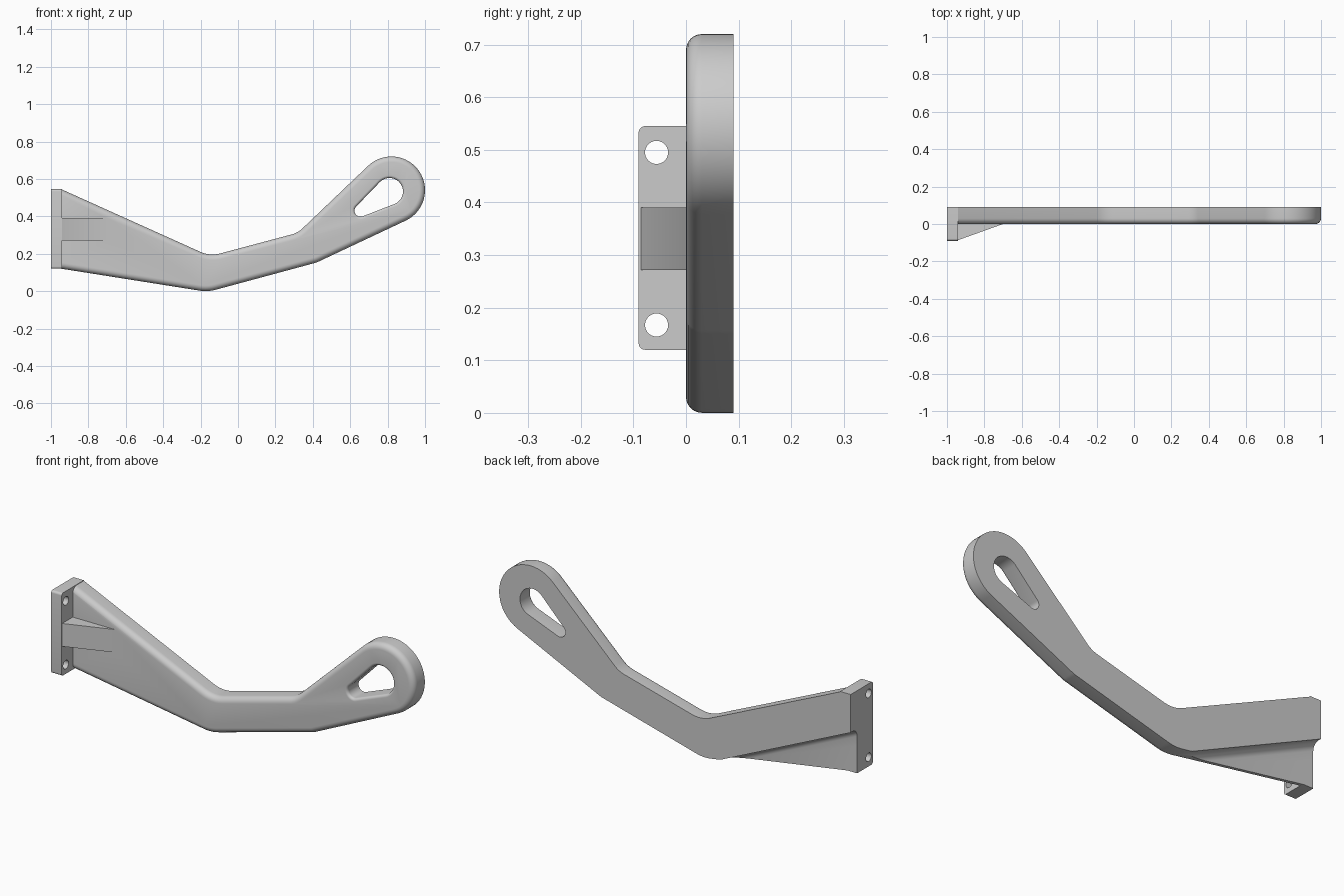
import bpy, bmesh, math
from mathutils import Vector

if "Cube" in bpy.data.objects:
    bpy.data.objects.remove(bpy.data.objects["Cube"])

metal = bpy.data.materials.new("light_grey_metal")
metal.diffuse_color = (0.6, 0.6, 0.6, 1)
metal.use_nodes = True
metal.node_tree.nodes["Principled BSDF"].inputs["Base Color"].default_value = metal.diffuse_color


def make(name, bm):
    bmesh.ops.recalc_face_normals(bm, faces=bm.faces)
    if bm.calc_volume(signed=True) < 0:
        bmesh.ops.reverse_faces(bm, faces=bm.faces)
    mesh = bpy.data.meshes.new(name)
    bm.to_mesh(mesh)
    bm.free()
    mesh.materials.append(metal)
    ob = bpy.data.objects.new(name, mesh)
    bpy.context.collection.objects.link(ob)
    return ob


def loft(name, rings, round_test=None, radius=0.0):
    """Skin a stack of matching rings, cap both ends, round the edges picked by round_test."""
    bm = bmesh.new()
    rings = [[bm.verts.new(p) for p in ring] for ring in rings]
    bm.faces.new(rings[0])
    bm.faces.new(rings[-1])
    n = len(rings[0])
    for r0, r1 in zip(rings, rings[1:]):
        for i in range(n):
            j = (i + 1) % n
            bm.faces.new((r0[i], r0[j], r1[j], r1[i]))
    bmesh.ops.recalc_face_normals(bm, faces=bm.faces)
    if round_test:
        edges = [e for e in bm.edges if round_test(e.verts[0].co, e.verts[1].co)]
        bmesh.ops.bevel(bm, geom=edges, offset=radius, segments=6, profile=0.5, affect="EDGES")
    return make(name, bm)


def at_y(loop, y):
    return [(p[0], y, p[1]) for p in loop]


def arc(c, r, a0, a1, n):
    return [Vector((c[0] + r * math.cos(a0 + (a1 - a0) * i / n),
                    c[1] + r * math.sin(a0 + (a1 - a0) * i / n))) for i in range(n + 1)]


def bend(p, q, s, r, n=6):
    """Round corner q between p and s with radius r."""
    p, q, s = Vector(p), Vector(q), Vector(s)
    u, v = (p - q).normalized(), (s - q).normalized()
    half = u.angle(v) / 2
    c = q + (u + v).normalized() * r / math.sin(half)
    t = r / math.tan(half)
    a, b = q + u * t - c, q + v * t - c
    a0 = math.atan2(a.y, a.x)
    turn = (math.atan2(b.y, b.x) - a0 + math.pi) % (2 * math.pi) - math.pi
    return arc(c, r, a0, a0 + turn, n)


def offset(loop, d):
    """Move a counter-clockwise loop inward by d."""
    out = []
    for i, p in enumerate(loop):
        u = (p - loop[i - 1]).normalized()
        v = (loop[(i + 1) % len(loop)] - p).normalized()
        n1, n2 = Vector((-u.y, u.x)), Vector((-v.y, v.x))
        out.append(p + (n1 + n2) * d / (1 + n1.dot(n2)))
    return out


def rounded_rings(loop, r, sign):
    """Rings of a quarter-round edge, from y = r to y = 0."""
    angles = [k / 6 * math.pi / 2 for k in range(7)]
    return [at_y(offset(loop, sign * r * (1 - math.cos(a))), r * (1 - math.sin(a))) for a in angles]


def volume(mesh):
    bm = bmesh.new()
    bm.from_mesh(mesh)
    v = bm.calc_volume(signed=True)
    bm.free()
    return v


def combine(target, tool, operation):
    """Boolean with a volume check; tries the next solver if one fails."""
    v0, v1 = volume(target.data), volume(tool.data)
    for solver in ("MANIFOLD", "EXACT", "FLOAT"):
        backup = target.data.copy()
        mod = target.modifiers.new("cut", "BOOLEAN")
        mod.object, mod.operation, mod.solver = tool, operation, solver
        bpy.context.view_layer.objects.active = target
        bpy.ops.object.modifier_apply(modifier=mod.name)
        v = volume(target.data)
        if (max(v0, v1) < v <= (v0 + v1) * 1.001 if operation == "UNION" else v0 * 0.4 < v < v0):
            bpy.data.objects.remove(tool)
            return
        target.data = backup
    if operation == "DIFFERENCE":
        bpy.data.objects.remove(tool)


# Arm outline: lower bends, round eye end, upper bends
low0, low1, low2 = (-0.945, 0.12), (-0.162, -0.004), (0.42, 0.153)
up2, up1, up0 = (0.32, 0.312), (-0.15, 0.187), (-0.945, 0.545)
eye, eye_r = Vector((0.82, 0.54)), 0.18


def tangent(p, sign):
    d = Vector(p) - eye
    return math.atan2(d.y, d.x) + sign * math.acos(eye_r / d.length)


tip = arc(eye, eye_r, tangent(low2, 1), tangent(up2, -1) + 2 * math.pi, 32)
outline = ([Vector((-0.975, 0.124)), Vector(low0)]
           + bend(low0, low1, low2, 0.2) + bend(low1, low2, tip[0], 0.1)
           + tip + bend(tip[-1], up2, up1, 0.13) + bend(up2, up1, up0, 0.155)
           + [Vector(up0), Vector((-0.975, 0.541))])

# Arm body: flat back, rounded front edges
bracket = loft("bracket_arm", [at_y(outline, 0.09)] + rounded_rings(outline, 0.03, 1))

# Teardrop slot through the eye, with a rounded front rim
big, small, big_r, small_r = Vector((0.81, 0.533)), Vector((0.655, 0.43)), 0.072, 0.032
ax = big - small
th = math.atan2(ax.y, ax.x)
sw = math.pi - math.acos((big_r - small_r) / ax.length)
slot = (arc(big, big_r, th - sw, th + sw, 24)
        + arc(small, small_r, th + sw, th + 2 * math.pi - sw, 14))
rim = rounded_rings(slot, 0.014, -1)
cutter = loft("slot_cutter", [at_y(slot, 0.2)] + rim + [[(x, -0.1, z) for x, y, z in rim[-1]]])
combine(bracket, cutter, "DIFFERENCE")

# Mounting flange with rounded front corners
plate = [(-0.09, 0.12), (0.09, 0.12), (0.09, 0.545), (-0.09, 0.545)]
flange = loft("mounting_flange", [[(x, y, z) for y, z in plate] for x in (-1.0, -0.94)],
              lambda a, b: a.y < 0 and b.y < 0 and abs(a.x - b.x) > 0.01, 0.012)

# Bolt holes
for z in (0.167, 0.495):
    ring = arc((-0.056, z), 0.022, 0, math.tau * 23 / 24, 23)
    hole = loft("bolt_hole_cutter", [[(x, p.x, p.y) for p in ring] for x in (-1.1, -0.9)])
    combine(flange, hole, "DIFFERENCE")
combine(bracket, flange, "UNION")

# Sloping rib between flange and arm
wedge = [(-0.97, -0.086), (-0.94, -0.086), (-0.70, 0.0), (-0.645, 0.02), (-0.97, 0.02)]
rib = loft("rib", [[(x, y, z) for x, y in wedge] for z in (0.272, 0.39)])
combine(bracket, rib, "UNION")

# Recess along the lower back, with a filleted step
step = [(-1.1, 0.395), (-0.19, -0.02), (-0.19, -0.15), (-1.1, -0.15)]
recess = loft("recess_cutter", [at_y(step, 0.038), at_y(step, 0.2)],
              lambda a, b: max(a.y, b.y) < 0.1 and min(a.z, b.z) > -0.1, 0.035)
for ob in [o for o in bpy.data.objects if o.name in ("mounting_flange", "bracket_arm")]:
    copy = recess.copy()
    copy.data = recess.data.copy()
    bpy.context.collection.objects.link(copy)
    combine(ob, copy, "DIFFERENCE")
bpy.data.objects.remove(recess)

# Smooth rounded areas, keep edges sharp
bpy.ops.object.select_all(action="DESELECT")
for ob in bpy.data.objects:
    ob.select_set(True)
bpy.context.view_layer.objects.active = bracket
bpy.ops.object.shade_smooth_by_angle(angle=math.radians(30))
